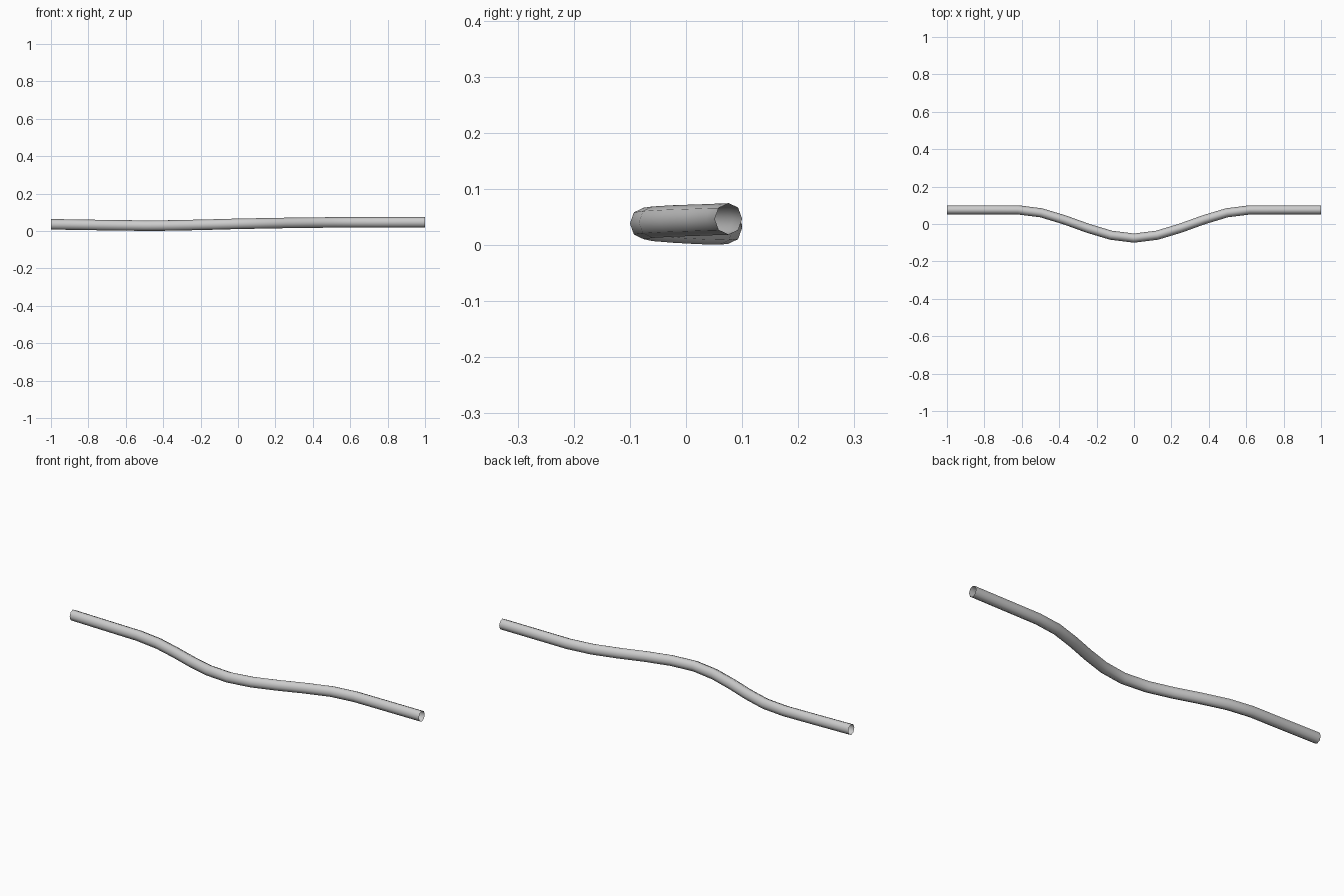
import bpy, bmesh, math
from mathutils import Vector

if "Cube" in bpy.data.objects:
    bpy.data.objects.remove(bpy.data.objects["Cube"])

RY, RZ, SIDES = 0.0245, 0.028, 8

def height(x):
    # gentle rise along the length
    pts = [(-1, .036), (-.75, .032), (-.45, .028), (-.2, .033), (0, .0385),
           (.25, .043), (.5, .046), (1, .047)]
    for (x0, z0), (x1, z1) in zip(pts, pts[1:]):
        if x <= x1:
            return z0 + (z1 - z0) * (x - x0) / (x1 - x0)
    return pts[-1][1]

def sway(x):
    # straight ends with one smooth dip in the middle
    t = min(abs(x) / 0.62, 1)
    return -0.0755 + 0.151 * t * t * (3 - 2 * t)

# Path stations
half = [0.124 * i for i in range(6)] + [0.75, 0.87, 1.0]
xs = [-x for x in reversed(half[1:])] + half
path = [Vector((x, sway(x), height(x))) for x in xs]

# Open-ended tube swept along the path
bm = bmesh.new()
rings = []
for i, p in enumerate(path):
    a, b = path[max(i - 1, 0)], path[min(i + 1, len(path) - 1)]
    d = b - a
    if i in (0, len(path) - 1):
        d = Vector((1, 0, 0))
    side = Vector((-d.y, d.x, 0)).normalized()
    rings.append([bm.verts.new(p + side * RY * math.cos(k * math.tau / SIDES)
                  + Vector((0, 0, RZ * math.sin(k * math.tau / SIDES))))
                  for k in range(SIDES)])
for r, s in zip(rings, rings[1:]):
    for k in range(SIDES):
        n = (k + 1) % SIDES
        bm.faces.new((r[k], r[n], s[n], s[k])).smooth = True
bmesh.ops.recalc_face_normals(bm, faces=bm.faces)
# make sure the walls face outward
f = bm.faces[:][0]
c = f.calc_center_median()
if f.normal.dot(c - Vector((c.x, sway(c.x), height(c.x)))) < 0:
    bmesh.ops.reverse_faces(bm, faces=bm.faces)

mesh = bpy.data.meshes.new("bent_tube")
bm.to_mesh(mesh)
bm.free()
bpy.context.collection.objects.link(bpy.data.objects.new("bent_tube", mesh))
